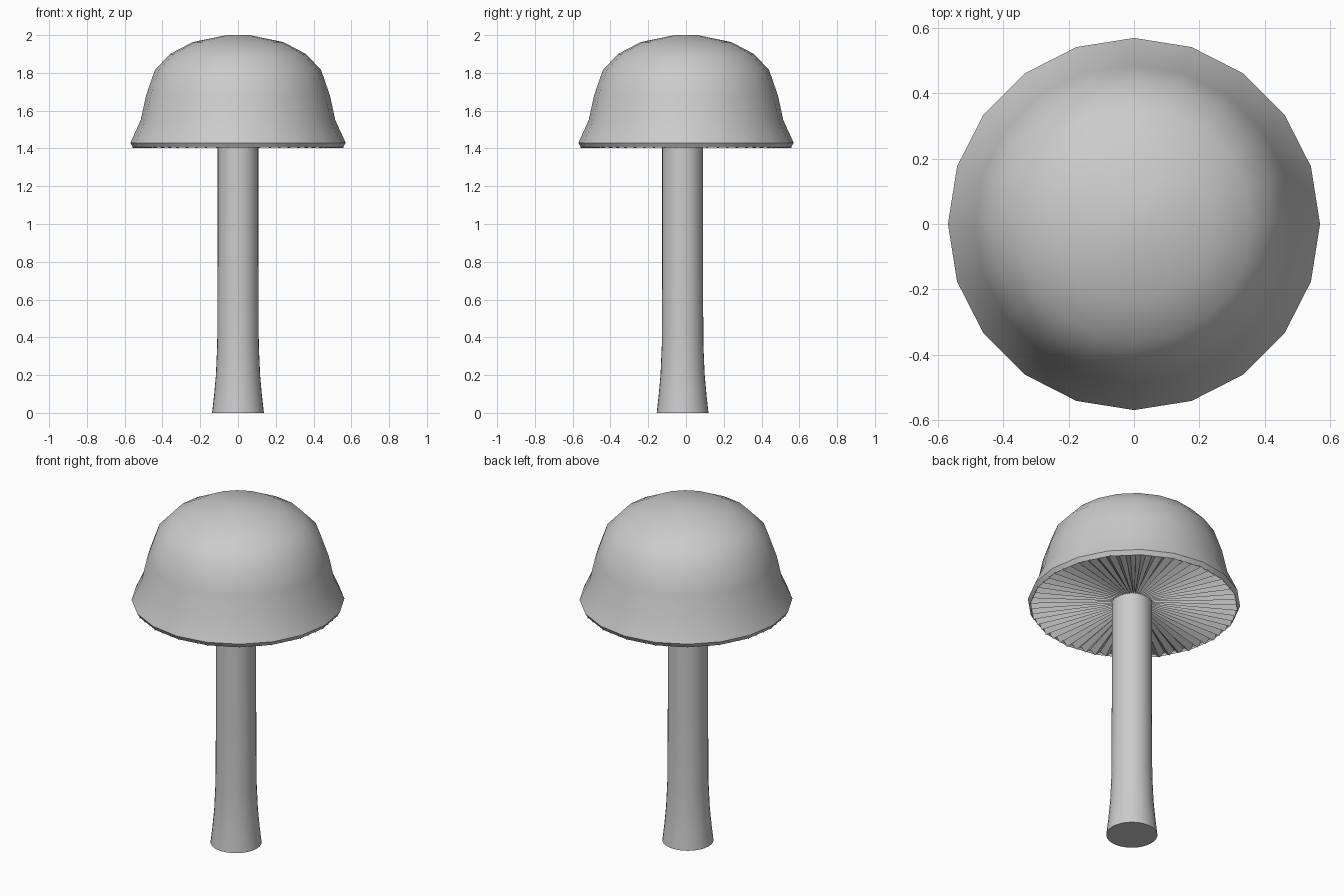
import bpy, bmesh
from math import sin, cos, pi, radians

if "Cube" in bpy.data.objects:
    bpy.data.objects.remove(bpy.data.objects["Cube"])


def finish(bm, name, angle=None):
    bmesh.ops.remove_doubles(bm, verts=bm.verts, dist=1e-5)
    bmesh.ops.recalc_face_normals(bm, faces=bm.faces)
    mesh = bpy.data.meshes.new(name)
    bm.to_mesh(mesh)
    bm.free()
    ob = bpy.data.objects.new(name, mesh)
    bpy.context.collection.objects.link(ob)
    bpy.ops.object.select_all(action='DESELECT')
    bpy.context.view_layer.objects.active = ob
    ob.select_set(True)
    if angle:
        bpy.ops.object.shade_smooth_by_angle(angle=radians(angle))
    return ob


def lathe(name, profile, sides, angle=40):
    """Spin a (radius, z) profile around the z axis."""
    bm = bmesh.new()
    verts = [bm.verts.new((r, 0, z)) for r, z in profile]
    edges = [bm.edges.new(p) for p in zip(verts, verts[1:])]
    bmesh.ops.spin(bm, geom=verts + edges, cent=(0, 0, 0), axis=(0, 0, 1),
                   angle=2 * pi, steps=sides, use_duplicate=False)
    return finish(bm, name, angle)


# Bell-shaped cap with a thin rim lip
lathe("cap", [(0.555, 1.405), (0.57, 1.43), (0.515, 1.55), (0.487, 1.68),
              (0.44, 1.815), (0.36, 1.9), (0.24, 1.963), (0.06, 2.0),
              (0, 2.0)], 20)

# Stem flaring at the foot, set slightly forward
stem = lathe("stem", [(0, 0), (0.137, 0), (0.127, 0.09), (0.117, 0.2),
                      (0.11, 0.36), (0.108, 0.8), (0.108, 1.48), (0, 1.48)], 32)
stem.location.y = -0.018

# Pleated gills under the cap: alternating ridges and valleys
bm = bmesh.new()
count = 120
inner, outer = [], []
for i in range(count):
    a = 2 * pi * i / count
    # follow the straight sides of the 20-sided rim
    local = a % (pi / 10) - pi / 20
    r = 0.558 * cos(pi / 20) / cos(local)
    ridge = i % 2 == 0
    outer.append(bm.verts.new((r * cos(a), r * sin(a), 1.402 if ridge else 1.43)))
    inner.append(bm.verts.new((0.09 * cos(a), 0.09 * sin(a), 1.43 if ridge else 1.45)))
for i in range(count):
    j = (i + 1) % count
    bm.faces.new((outer[i], outer[j], inner[j], inner[i]))
gills = finish(bm, "gills")
if gills.data.polygons[0].normal.z > 0:
    gills.data.flip_normals()
